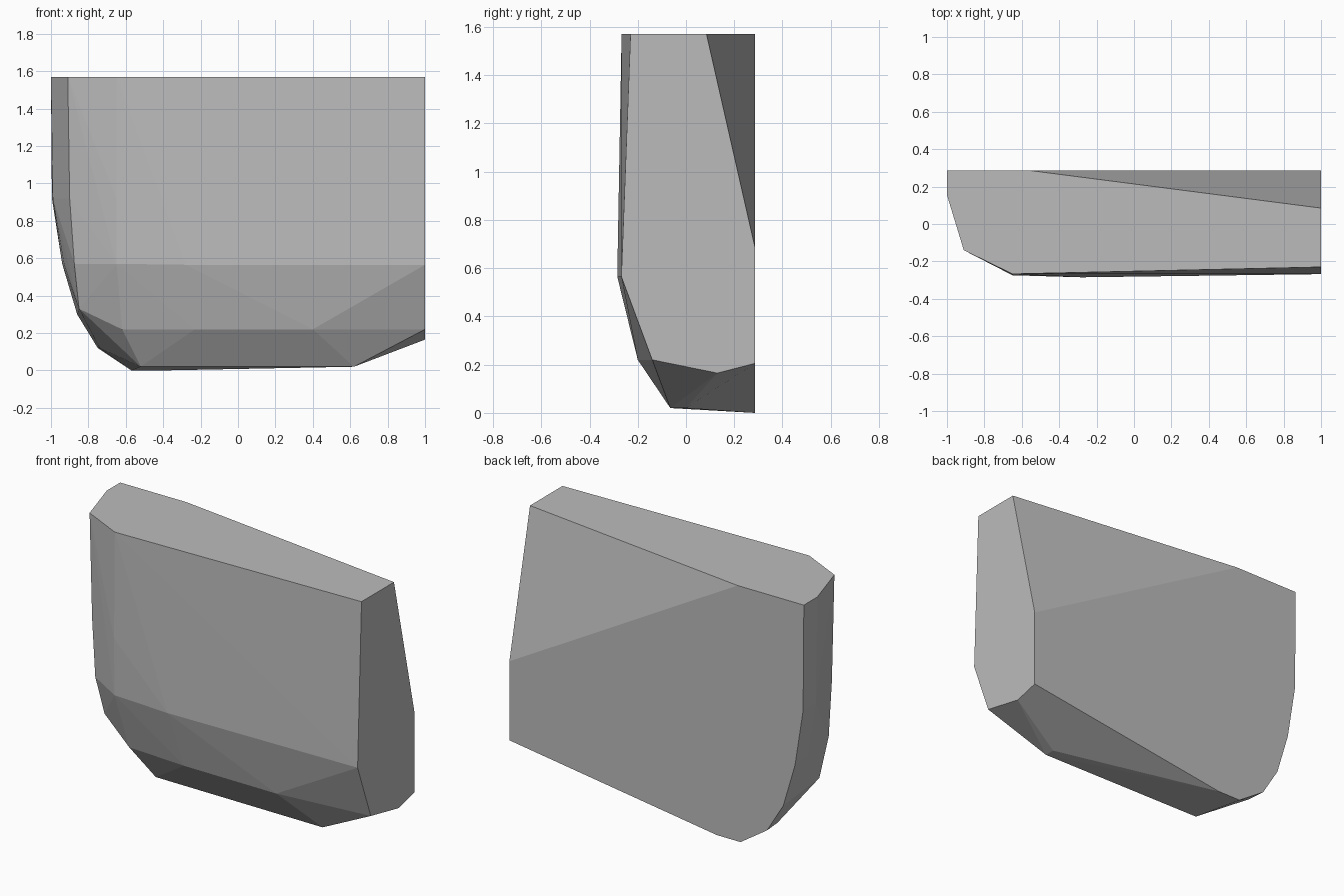
import bpy, bmesh

if "Cube" in bpy.data.objects:
    bpy.data.objects.remove(bpy.data.objects["Cube"])

BACK, TOP = 0.285, 1.57

# Flat top outline
top_rim = [(-1, BACK), (-1, .155), (-.91, -.14), (-.65, -.267),
           (1, -.23), (1, .085), (-.55, BACK)]
points = [(x, y, TOP) for x, y in top_rim]

# Flat right end (y, z)
points += [(1, y, z) for y, z in [(BACK, .69), (BACK, .205), (.13, .165),
                                  (-.14, .22), (-.268, .565)]]
# Flat back, rounded lower left edge (x, z)
points += [(x, BACK, z) for x, z in [(-.995, .92), (-.94, .57), (-.86, .3),
                                     (-.75, .12), (-.57, 0), (-.41, 0)]]
# Left side
points += [(-.99, .155, .92), (-.93, .15, .57), (-.74, .17, .12),
           (-.9, -.13, .92), (-.875, -.135, .57), (-.85, -.08, .33)]
# Front bulge
points += [(-.65, -.274, .92), (-.65, -.27, .57), (-.28, -.285, .565),
           (-.62, -.17, .22), (-.23, -.195, .22), (.4, -.2, .22)]
# Underside
points += [(-.52, -.055, .02), (.62, -.065, .02), (.62, 0, .02)]

# Faceted block: convex skin around the corner points
bm = bmesh.new()
for p in points:
    bm.verts.new(p)
hull = bmesh.ops.convex_hull(bm, input=bm.verts[:])
loose = [v for v in bm.verts if not v.link_faces]
bmesh.ops.delete(bm, geom=loose, context='VERTS')
bmesh.ops.recalc_face_normals(bm, faces=bm.faces[:])
mesh = bpy.data.meshes.new("faceted_block")
bm.to_mesh(mesh)
bm.free()
block = bpy.data.objects.new("faceted_block", mesh)
bpy.context.collection.objects.link(block)

grey = bpy.data.materials.new("stone_grey")
grey.diffuse_color = (.5, .5, .5, 1)
grey.use_nodes = True
grey.node_tree.nodes["Principled BSDF"].inputs["Base Color"].default_value = grey.diffuse_color
mesh.materials.append(grey)
